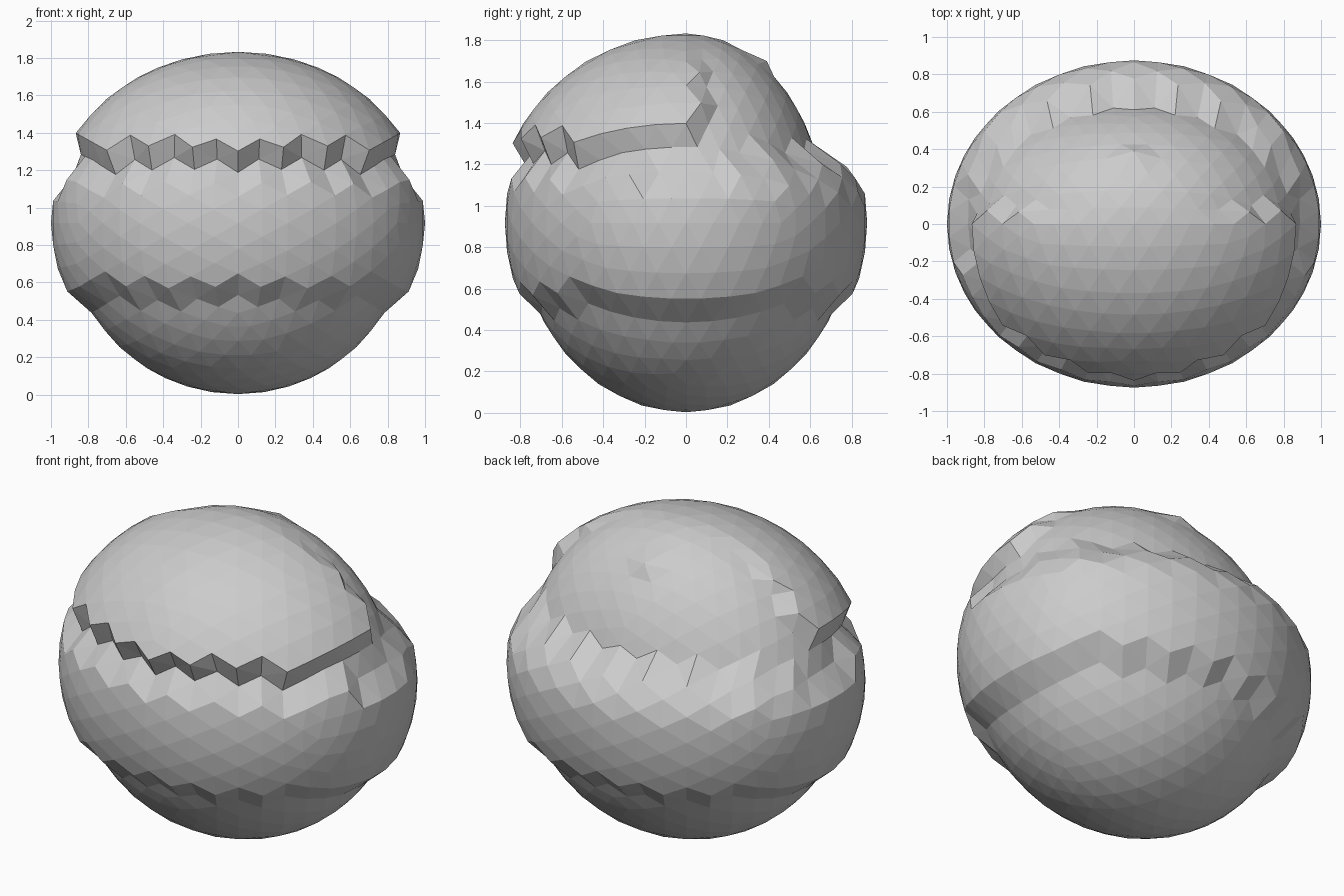
import bpy, bmesh, math
from mathutils import Matrix, Vector

if "Cube" in bpy.data.objects:
    bpy.data.objects.remove(bpy.data.objects["Cube"])

# faceted ball, turned so an edge midpoint sits on each axis
bm = bmesh.new()
bmesh.ops.create_icosphere(bm, subdivisions=4, radius=1.0)
top = max(bm.verts, key=lambda v: v.co.z).co.copy()
ring = max((v for v in bm.verts if abs(v.co.z - 0.4472) < 0.01 and abs(v.co.length - 1) < 0.01),
           key=lambda v: -min((v.co - Vector((c * 0.8944, s * 0.8944, 0.4472))).length
                              for c, s in ((1, 0), (-1, 0)))).co.copy()
sign = -1 if ring.x > 0 else 1
bmesh.ops.rotate(bm, verts=bm.verts, cent=(0, 0, 0),
                 matrix=Matrix.Rotation(sign * math.radians(31.7175), 3, 'Y'))


def widths(d):
    """Horizontal scale (x, y) of each zone of the shell."""
    if d.z < -0.408:                       # narrower lower bowl
        return 0.92, 0.92
    if d.y > 0.08 and d.z > 0.2:           # sunken rear of the crown
        if d.z < 0.26:
            return 0.97, 0.97
        if d.z < 0.36:
            return 0.93, 0.93
        return 0.92, 0.77
    lip = 0.385 if d.y < -0.3 else 0.5
    if 0.26 < d.z < lip:                   # groove under the front plate
        return 0.92, 0.92
    if d.z >= lip:                         # overhanging front plate
        return 1.02, 1.055
    return 1.0, 1.0


for v in bm.verts:
    kx, ky = widths(v.co)
    v.co = Vector((v.co.x * kx, v.co.y * ky * 0.875, 0.918 + v.co.z * 0.915))

# small raised point on the rear crown
tip = Vector((0, 0.39, 1.70))
min(bm.verts, key=lambda v: (v.co - tip).length).co = tip

me = bpy.data.meshes.new("ball_shell")
bm.to_mesh(me)
bm.free()
ob = bpy.data.objects.new("ball_shell", me)
bpy.context.collection.objects.link(ob)
